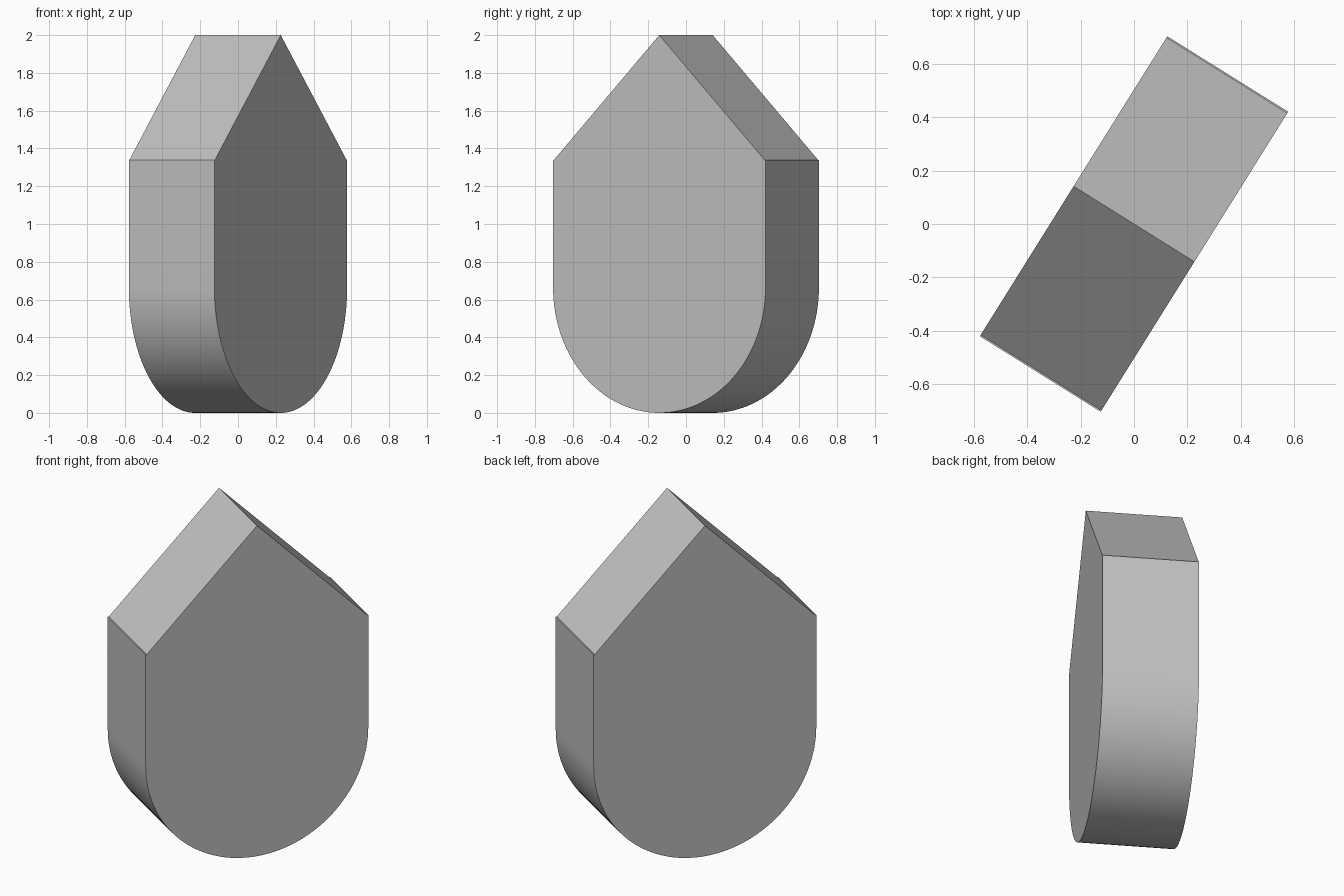
import bpy, bmesh, math

if "Cube" in bpy.data.objects:
    bpy.data.objects.remove(bpy.data.objects["Cube"])

RADIUS = 0.663      # half width and radius of the rounded base
SHOULDER = 1.34     # height where the roof starts
LEDGE = 0.006       # tiny step between body and roof
DEPTH = 0.534
TURN = math.radians(58)
SEGMENTS = 64

grey = bpy.data.materials.new("plain grey")
grey.use_nodes = True
colour = (0.53, 0.53, 0.53, 1)
grey.diffuse_color = colour
grey.node_tree.nodes["Principled BSDF"].inputs["Base Color"].default_value = colour

# Outline: half-round base, straight sides, pointed roof
outline = []
for i in range(SEGMENTS + 1):
    a = math.pi + math.pi * i / SEGMENTS
    outline.append((RADIUS * math.cos(a), RADIUS + RADIUS * math.sin(a)))
outline += [(RADIUS, SHOULDER), (RADIUS - LEDGE, SHOULDER), (0, 2),
            (LEDGE - RADIUS, SHOULDER), (-RADIUS, SHOULDER)]

# Extrude the outline into a slab
bm = bmesh.new()
face = bm.faces.new([bm.verts.new((x, -DEPTH / 2, z)) for x, z in outline])
result = bmesh.ops.extrude_face_region(bm, geom=[face])
moved = [v for v in result["geom"] if isinstance(v, bmesh.types.BMVert)]
bmesh.ops.translate(bm, verts=moved, vec=(0, DEPTH, 0))
bmesh.ops.recalc_face_normals(bm, faces=bm.faces)
mesh = bpy.data.meshes.new("pointed_slab")
bm.to_mesh(mesh)
bm.free()
mesh.materials.append(grey)

slab = bpy.data.objects.new("pointed_slab", mesh)
bpy.context.collection.objects.link(slab)
slab.rotation_euler.z = TURN

# Smooth the rounded base, keep the other edges sharp
bpy.ops.object.select_all(action="DESELECT")
slab.select_set(True)
bpy.context.view_layer.objects.active = slab
bpy.ops.object.shade_smooth_by_angle(angle=math.radians(30))
